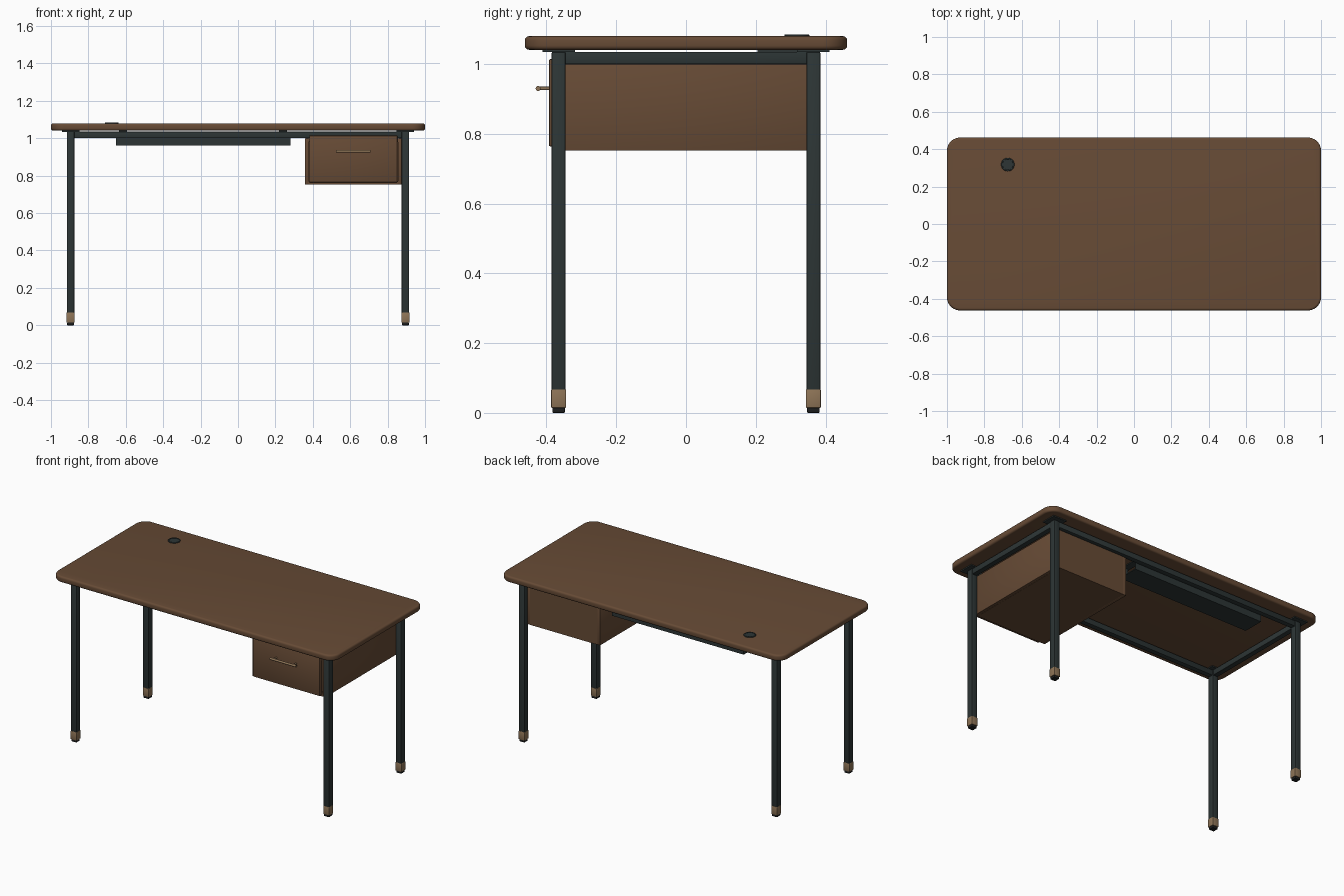
import bpy, bmesh, math
from mathutils import Matrix, Vector

if "Cube" in bpy.data.objects:
    bpy.data.objects.remove(bpy.data.objects["Cube"])


def material(name, rgb):
    m = bpy.data.materials.new(name)
    m.diffuse_color = (*rgb, 1)
    m.use_nodes = True
    m.node_tree.nodes["Principled BSDF"].inputs["Base Color"].default_value = m.diffuse_color
    return m


WOOD = material("walnut wood", (0.135, 0.070, 0.036))
METAL = material("dark metal", (0.026, 0.036, 0.036))
BRASS = material("brass", (0.27, 0.175, 0.095))
RUBBER = material("black rubber", (0.012, 0.013, 0.013))


def finish(bm, name, mat):
    bmesh.ops.recalc_face_normals(bm, faces=bm.faces)
    me = bpy.data.meshes.new(name)
    bm.to_mesh(me)
    bm.free()
    ob = bpy.data.objects.new(name, me)
    bpy.context.collection.objects.link(ob)
    me.materials.append(mat)
    bpy.context.view_layer.objects.active = ob
    bpy.ops.object.select_all(action='DESELECT')
    ob.select_set(True)
    bpy.ops.object.shade_smooth_by_angle(angle=math.radians(35))
    return ob


def box(name, x, y, z, mat, bevel=0.0, corner=0.0, segments=2):
    """Box from (min, max) ranges; corner rounds the upright edges first."""
    bm = bmesh.new()
    bmesh.ops.create_cube(bm, size=1)
    for v in bm.verts:
        v.co = Vector([(r[0] + r[1]) / 2 + c * (r[1] - r[0]) for r, c in zip((x, y, z), v.co)])
    if corner:
        up = [e for e in bm.edges if abs(e.verts[0].co.z - e.verts[1].co.z) > 1e-4]
        bmesh.ops.bevel(bm, geom=up, offset=corner, segments=10, profile=0.5, affect='EDGES')
    if bevel:
        sharp = [e for e in bm.edges if e.calc_face_angle(0) > 0.6]
        bmesh.ops.bevel(bm, geom=sharp, offset=bevel, segments=segments, profile=0.5, affect='EDGES')
    return finish(bm, name, mat)


def cylinder(name, centre, r, depth, mat, axis='Z', sides=32):
    bm = bmesh.new()
    rot = {'Z': Matrix(), 'X': Matrix.Rotation(math.pi / 2, 4, 'Y'),
           'Y': Matrix.Rotation(math.pi / 2, 4, 'X')}[axis]
    bmesh.ops.create_cone(bm, cap_ends=True, segments=sides, radius1=r, radius2=r,
                          depth=depth, matrix=Matrix.Translation(centre) @ rot)
    return finish(bm, name, mat)


def around(c, h):
    return (c - h, c + h)


# Tabletop with round corners and softened rim
box("tabletop", (-1, 1), (-0.462, 0.462), (1.041, 1.08), WOOD, 0.012, 0.07, 4)

# Legs, brass caps, pads and mounting plates
LX, LY = 0.895, 0.365
for sx, side in ((-1, "left"), (1, "right")):
    for sy, end in ((-1, "front"), (1, "back")):
        x, y, tag = sx * LX, sy * LY, f"{end}_{side}"
        box(f"{tag}_leg", around(x, .02), around(y, .02), (0.03, 1.035), METAL, 0.004)
        box(f"{tag}_foot_cap", around(x, .0215), around(y, .0215), (0.014, 0.068), BRASS, 0.003)
        box(f"{tag}_foot_pad", around(x, .018), around(y, .018), (0, 0.016), RUBBER, 0.003)
        box(f"{tag}_mounting_plate", around(x, .047), around(y, .047), (1.034, 1.041), METAL)

# Frame rails
for s, end in ((-1, "front"), (1, "back")):
    box(f"{end}_rail", (-LX, LX), around(s * LY, .016), (1.0, 1.035), METAL, 0.002)
for s, side in ((-1, "left"), (1, "right")):
    box(f"{side}_rail", around(s * LX, .016), (-LY, LY), (1.0, 1.035), METAL, 0.002)

# Cable tray: open channel with two hangers
TX = (-0.652, 0.28)
box("tray_floor", TX, (0.212, 0.348), (0.96, 0.966), METAL)
box("tray_front_wall", TX, (0.212, 0.218), (0.96, 1.01), METAL)
box("tray_back_wall", TX, (0.342, 0.348), (0.96, 1.01), METAL)
for x, side in ((-0.615, "left"), (0.24, "right")):
    box(f"{side}_tray_hanger_plate", around(x, .022), (0.205, 0.348), (1.035, 1.041), METAL)
    for y in (0.215, 0.345):
        box(f"{side}_tray_hanger", around(x, .012), around(y, .003), (1.0, 1.038), METAL)

# Drawer case: panels around an open front
DX, DY, DZ = (0.358, 0.875), (-0.365, 0.358), (0.752, 1.0)
T = 0.02
box("case_left_panel", (DX[0], DX[0] + T), DY, DZ, WOOD, 0.002)
box("case_right_panel", (DX[1] - T, DX[1]), DY, DZ, WOOD, 0.002)
box("case_bottom", (DX[0] + T, DX[1] - T), DY, (DZ[0], DZ[0] + T), WOOD)
box("case_top", (DX[0] + T, DX[1] - T), DY, (DZ[1] - T, DZ[1]), WOOD)
box("case_back", (DX[0] + T, DX[1] - T), (DY[1] - T, DY[1]), DZ, WOOD)

# Drawer front and bar handle
box("drawer_front", (0.381, 0.852), (-0.393, -0.365), (0.764, 1.014), WOOD, 0.004)
cylinder("handle_bar", (0.617, -0.424, 0.93), 0.007, 0.185, BRASS, 'X', 16)
for x in (0.547, 0.687):
    cylinder("handle_post", (x, -0.407, 0.93), 0.005, 0.034, BRASS, 'Y', 12)

# Cable grommet: raised ring around a dark cap
GX, GY = -0.675, 0.318
bm = bmesh.new()
N = 40
profile = [(0.036, 1.078), (0.036, 1.083), (0.034, 1.085), (0.029, 1.085), (0.028, 1.084), (0.028, 1.078)]
rings = [[bm.verts.new((GX + r * math.cos(2 * math.pi * i / N), GY + r * math.sin(2 * math.pi * i / N), z))
          for i in range(N)] for r, z in profile]
for a, b in zip(rings, rings[1:] + rings[:1]):
    for i in range(N):
        j = (i + 1) % N
        bm.faces.new((a[i], a[j], b[j], b[i]))
finish(bm, "grommet_ring", METAL)
cylinder("grommet_cap", (GX, GY, 1.0805), 0.0285, 0.005, METAL)
